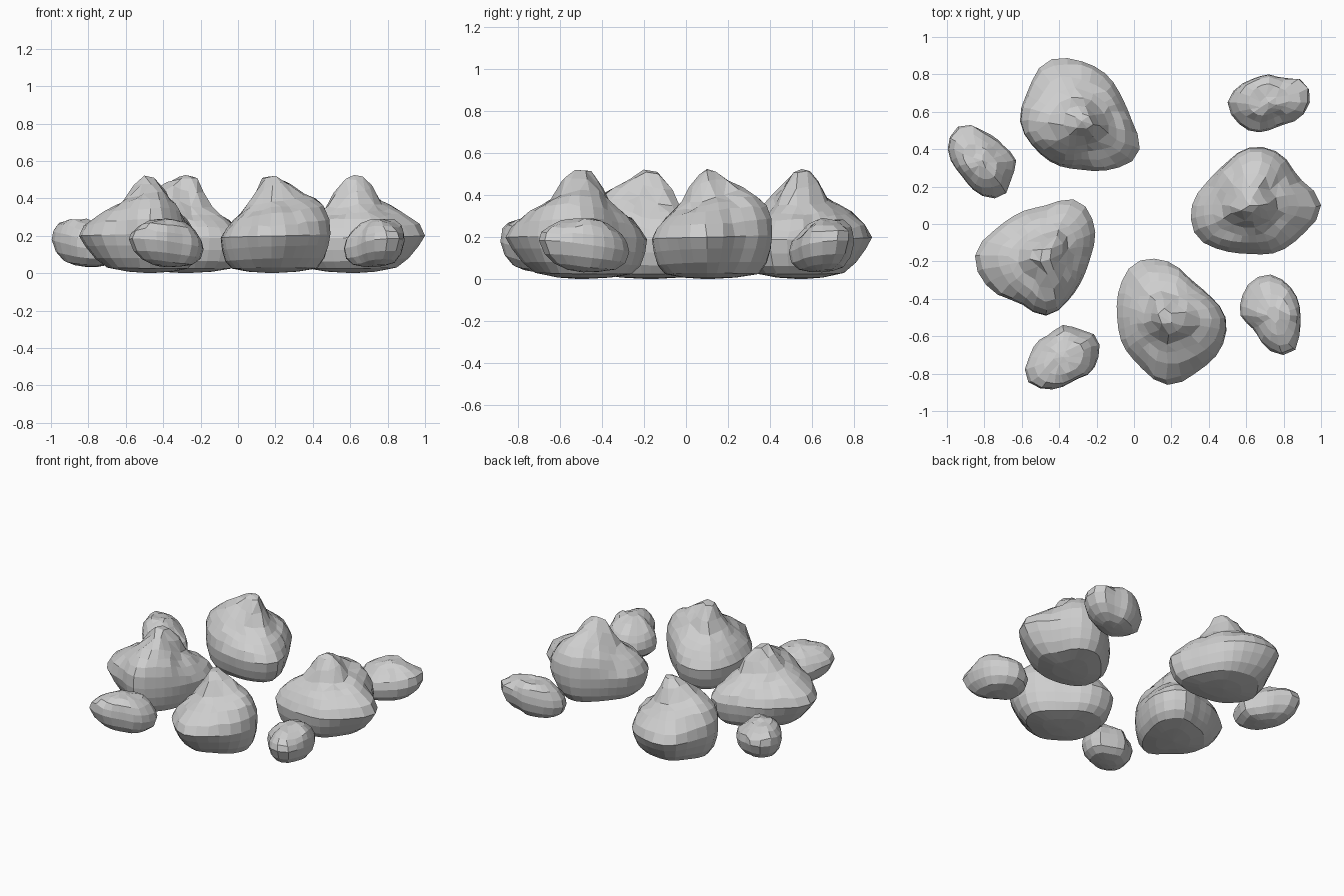
import bpy, bmesh, math, random
from mathutils import Vector, noise

cube = bpy.data.objects.get("Cube")
if cube:
    bpy.data.objects.remove(cube)
random.seed(4)

stone = bpy.data.materials.new("stone grey")
stone.use_nodes = True
grey = (0.62, 0.62, 0.62, 1)
stone.diffuse_color = grey
stone.node_tree.nodes["Principled BSDF"].inputs["Base Color"].default_value = grey

# Boulder side profiles, bottom to top: (share of outline radius, height)
LEDGE = [(.3, .008), (.6, .03), (.77, .08), (.91, .145), (1, .2), (.92, .26), (.7, .325),
         (.53, .352), (.39, .38), (.24, .47), (.12, .515)]
SHOULDER = [(.45, .008), (.8, .025), (.92, .08), (.98, .145), (1, .21), (.99, .29), (.92, .35),
            (.78, .395), (.58, .43), (.34, .48), (.13, .515)]
SLOPE = [(.45, .008), (.77, .025), (.9, .065), (.97, .125), (1, .19), (.91, .24), (.77, .285),
         (.62, .32), (.47, .36), (.33, .43), (.16, .505)]

# Stone side profiles, tilted along the long axis
HIGH_END = [(.35, .045), (.65, .075), (.87, .12), (1, .185), (.93, .225), (.75, .255), (.5, .275), (.22, .285)]
LOW_END = [(.35, .035), (.7, .045), (.92, .075), (1, .125), (.94, .17), (.77, .22), (.52, .265), (.22, .285)]
STEEP_SIDE = [(.35, .04), (.68, .055), (.9, .1), (1, .16), (.98, .21), (.85, .25), (.6, .28), (.25, .288)]
LOW_SIDE = [(.35, .035), (.7, .05), (.92, .085), (1, .14), (.92, .19), (.72, .23), (.48, .265), (.2, .285)]


def cyclic(values, t):
    """Smooth periodic interpolation through evenly spaced values."""
    n = len(values)
    i = math.floor(t)
    f = t - i
    a, b, c, d = (values[(i + k) % n] for k in (-1, 0, 1, 2))
    return b + .5 * f * (c - a + f * (2 * a - 5 * b + 4 * c - d + f * (3 * (b - c) + d - a)))


def build_rock(name, centre, radii, profiles, turn, columns, base, top, rough, merge):
    """Loft rings around a centre; the profile changes with direction."""
    bm = bmesh.new()
    rings = []
    for level in range(len(profiles[0])):
        ring = []
        for k in range(columns):
            share = k / columns
            angle = math.tau * share
            radius = cyclic(radii, share * len(radii)) / 100
            around = (share - turn / 360) * len(profiles)
            scale = cyclic([p[level][0] for p in profiles], around)
            z = cyclic([p[level][1] for p in profiles], around)
            p = Vector((radius * scale * math.cos(angle), radius * scale * math.sin(angle), z))
            # Chipped surface above the widest ring
            if scale < .95 and z > .2:
                p += rough * noise.noise_vector(p * 9 + Vector((turn, 0, 0)))
                p.z += random.uniform(-.25, .25) * rough
            p.z = min(p.z, top - .003)
            ring.append(bm.verts.new(p + Vector(centre)))
        rings.append(ring)
    for low, high in zip(rings, rings[1:]):
        for k in range(columns):
            j = (k + 1) % columns
            bm.faces.new((low[k], low[j], high[j], high[k]))
    # Close the underside and the peak
    for ring, height in ((rings[0], base), (rings[-1], top)):
        tip = bm.verts.new(Vector(centre) + Vector((0, 0, height)))
        for k in range(columns):
            bm.faces.new((ring[k], ring[(k + 1) % columns], tip))
    # Merge the crowded crown into larger facets
    crown = [v for v in bm.verts if v.co.z > top * .62]
    bmesh.ops.remove_doubles(bm, verts=crown, dist=merge)
    bmesh.ops.recalc_face_normals(bm, faces=bm.faces)
    mesh = bpy.data.meshes.new(name)
    bm.to_mesh(mesh)
    bm.free()
    mesh.materials.append(stone)
    rock = bpy.data.objects.new(name, mesh)
    bpy.context.collection.objects.link(rock)


# Large peaked boulders: name, centre, outline radii in hundredths, ledge direction
BOULDERS = [
    ("left_boulder", (.62, .1, 0), (38, 30, 32, 31, 26, 26, 31, 33, 28, 26, 29, 32), 0),
    ("back_boulder", (-.28, .55, 0), (27, 25, 28, 32, 37, 33, 33, 29, 27, 26, 30, 35), 110),
    ("right_boulder", (-.47, -.17, 0), (24, 30, 34, 27, 27, 30, 38, 35, 29, 32, 26, 23), 190),
    ("front_boulder", (.18, -.5, 0), (31, 25, 24, 30, 34, 30, 27, 28, 30, 36, 33, 33), 280),
]
for name, centre, radii, turn in BOULDERS:
    build_rock(name, centre, radii, [LEDGE, SHOULDER, SLOPE, SLOPE], turn, 28, 0, .525, .018, .04)

# Small rounded stones, turned towards their high end
STONES = [
    ("back_left_stone", (.72, .65, 0), (22, 22, 15, 15, 15, 18, 22, 20, 18, 15, 14, 18), 20),
    ("front_left_stone", (.73, -.49, 0), (16, 17, 19, 22, 21, 18, 16, 12, 13, 19, 23, 18), 290),
    ("front_right_stone", (-.38, -.71, 0), (19, 21, 17, 17, 14, 16, 18, 23, 20, 16, 14, 17), 210),
    ("back_right_stone", (-.81, .34, 0), (18, 14, 14, 16, 22, 21, 17, 14, 15, 19, 22, 18), 120),
]
for name, centre, radii, turn in STONES:
    build_rock(name, centre, radii, [HIGH_END, STEEP_SIDE, LOW_END, LOW_SIDE], turn, 20, .033, .292, .02, .025)
